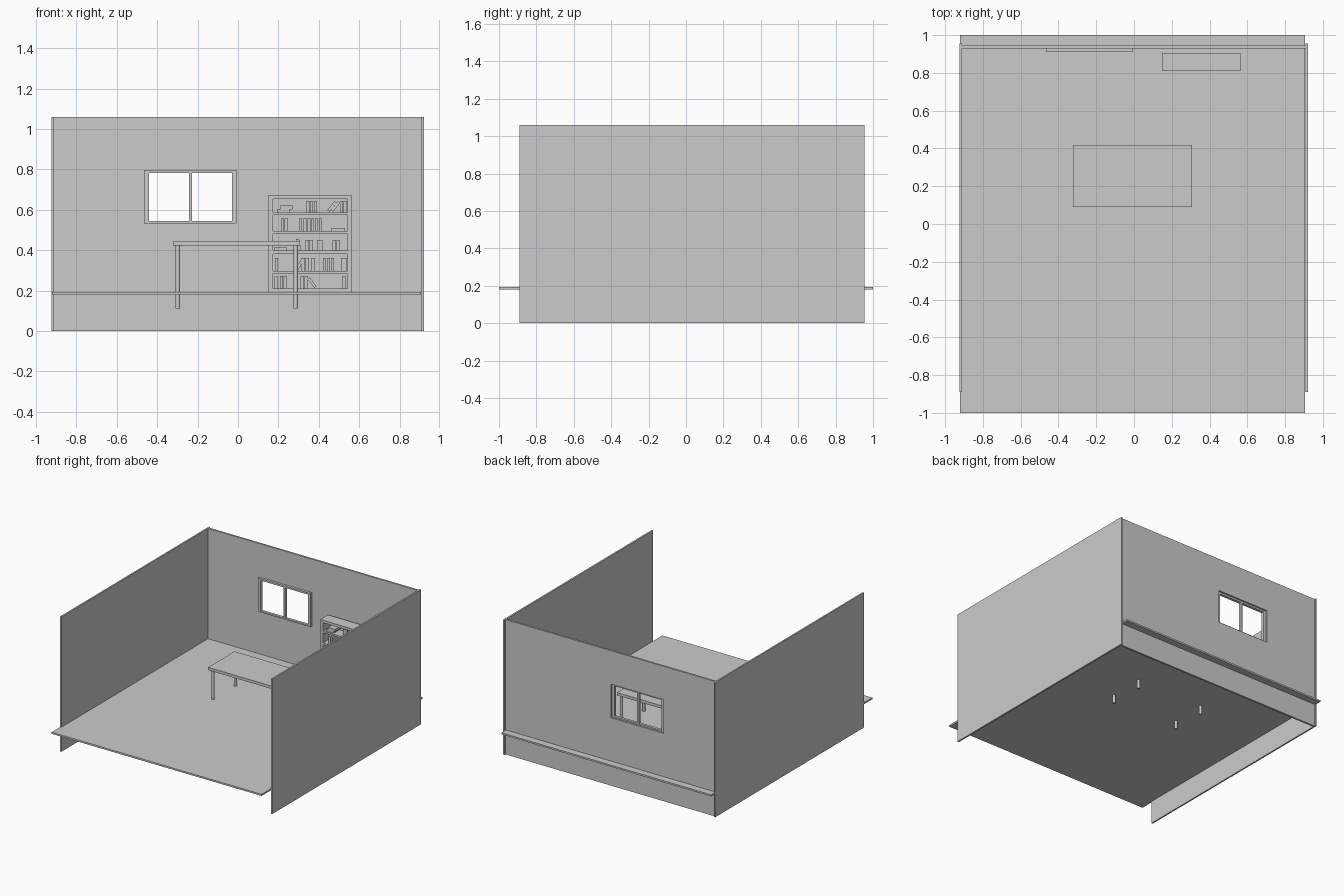
import bpy
from math import radians


def box(name, x0, x1, y0, y1, z0, z1, tilt=0):
    bpy.ops.mesh.primitive_cube_add(size=1, location=((x0 + x1) / 2, (y0 + y1) / 2, (z0 + z1) / 2))
    ob = bpy.context.object
    ob.name = name
    ob.scale = (x1 - x0, y1 - y0, z1 - z0)
    ob.rotation_euler.y = radians(tilt)
    return ob


# Floor slab and side walls
box("floor", -0.92, 0.905, -1, 1, 0.18, 0.193)
box("left_wall", -0.923, -0.911, -0.89, 0.955, 0, 1.06)
box("right_wall", 0.908, 0.921, -0.89, 0.955, 0, 1.06)

# Back wall with window opening
WX0, WX1, WZ0, WZ1 = -0.465, -0.008, 0.533, 0.797
wall = box("back_wall", -0.915, 0.91, 0.929, 0.944, 0, 1.06)
cutter = box("window_cutter", WX0, WX1, 0.85, 1.0, WZ0, WZ1)
cutter.hide_render = True
cutter.hide_viewport = True
cut = wall.modifiers.new("window_hole", "BOOLEAN")
cut.operation = "DIFFERENCE"
cut.solver = "EXACT"
cut.object = cutter

# Window frame
FY = (0.91, 0.931)
box("window_frame_left", WX0, -0.44, *FY, WZ0, WZ1)
box("window_frame_right", -0.03, WX1, *FY, WZ0, WZ1)
box("window_frame_top", -0.44, -0.03, *FY, 0.783, WZ1)
box("window_frame_bottom", -0.44, -0.03, *FY, WZ0, 0.544)
box("window_mullion", -0.243, -0.228, *FY, 0.544, 0.783)

# Table
box("table_top", -0.323, 0.308, 0.09, 0.418, 0.424, 0.446)
for x in (-0.298, 0.286):
    for y in (0.116, 0.392):
        bpy.ops.mesh.primitive_cylinder_add(vertices=24, radius=0.011, depth=0.312, location=(x, y, 0.268))
        bpy.context.object.name = "table_leg"
        bpy.ops.object.shade_smooth_by_angle()

# Bookcase: sides, back and boards
BY0, BY1 = 0.81, 0.905
box("bookcase_left_side", 0.148, 0.173, BY0, BY1, 0.19, 0.673)
box("bookcase_right_side", 0.542, 0.563, BY0, BY1, 0.19, 0.673)
box("bookcase_back", 0.173, 0.542, 0.895, BY1, 0.19, 0.673)
boards = [(0.19, 0.211), (0.285, 0.298), (0.382, 0.40), (0.481, 0.496), (0.575, 0.588), (0.653, 0.673)]
for z0, z1 in boards:
    box("bookcase_board", 0.173, 0.542, BY0, 0.895, z0, z1)

# Upright books: shelf height, book height, left edges, width
rows = [
    (0.588, 0.055, (0.337, 0.356, 0.376, 0.504, 0.523)),
    (0.496, 0.060, (0.212, 0.231, 0.302, 0.322, 0.342, 0.361, 0.381, 0.400)),
    (0.400, 0.052, (0.290, 0.335, 0.355, 0.391, 0.402, 0.469, 0.488)),
    (0.298, 0.064, (0.182, 0.315, 0.335, 0.364, 0.420, 0.440, 0.460, 0.510, 0.524)),
    (0.211, 0.062, (0.180, 0.207, 0.226, 0.310, 0.330, 0.515)),
]
for z, h, xs in rows:
    for x in xs:
        box("book", x, x + 0.016, 0.822, 0.89, z, z + h)

# Leaning books: centre x, shelf height, tilt
for x, z, tilt in ((0.465, 0.588, 38), (0.483, 0.588, 38), (0.30, 0.400, -15),
                   (0.304, 0.298, 30), (0.366, 0.211, -38)):
    box("leaning_book", x - 0.007, x + 0.007, 0.822, 0.89, z + 0.001, z + 0.057, tilt)

# Flat books
for x0, x1, z0, z1 in ((0.192, 0.255, 0.588, 0.603), (0.208, 0.269, 0.603, 0.622),
                       (0.464, 0.527, 0.496, 0.511), (0.180, 0.240, 0.400, 0.416)):
    box("flat_book", x0, x1, 0.822, 0.89, z0, z1)
